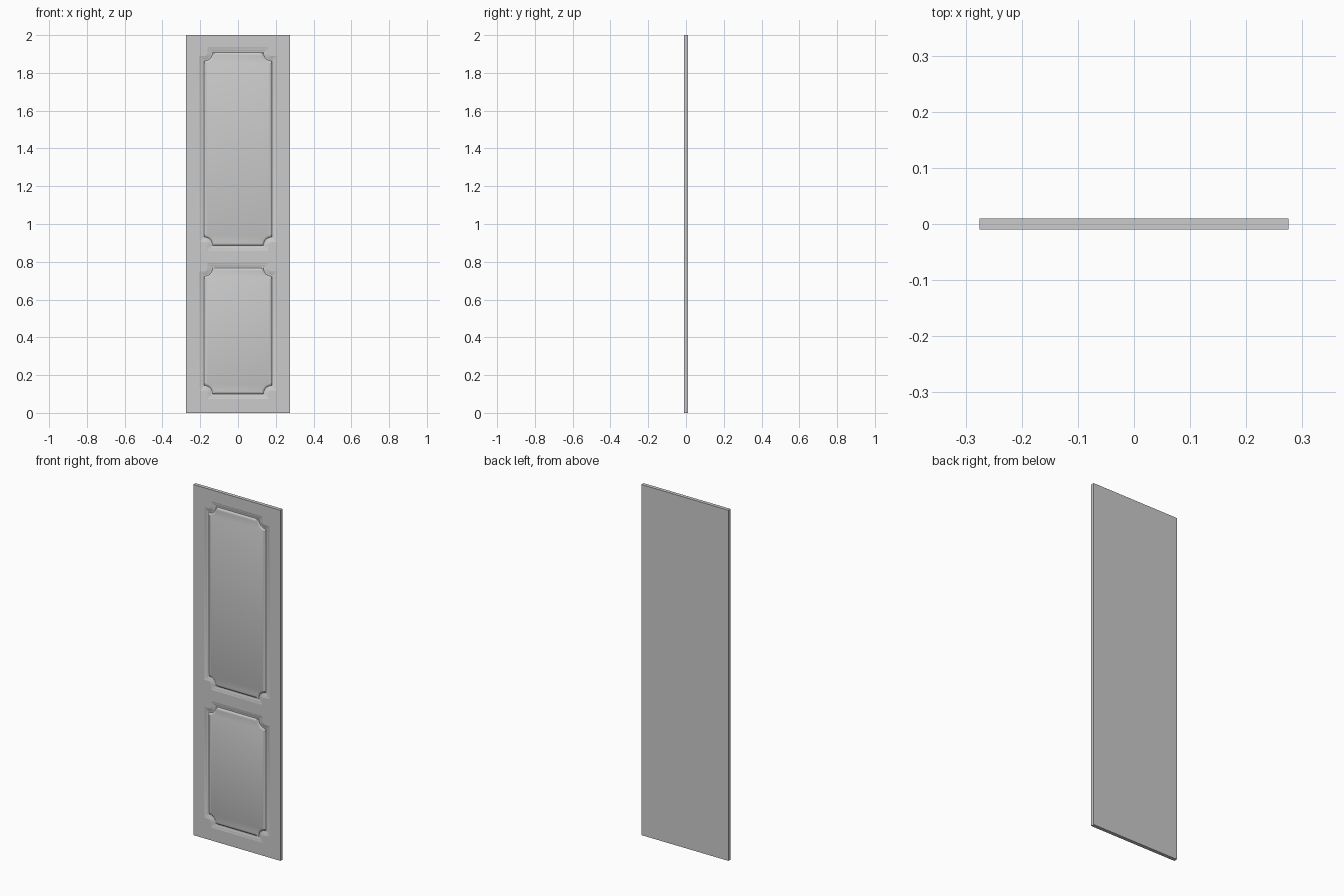
import bpy, bmesh, math

if "Cube" in bpy.data.objects:
    bpy.data.objects.remove(bpy.data.objects["Cube"])

HALF_W, HALF_T, HEIGHT = 0.275, 0.01, 2.0
PANEL_HALF = 0.178
NOTCH_R = 0.045
ARC_STEPS = 10
# groove section: (distance outside the raised field, depth below the face)
SECTION = [(0.028, 0.0), (0.024, 0.0015), (0.018, 0.0025), (0.012, 0.0045),
           (0.007, 0.006), (0.002, 0.006), (0.0, 0.004), (-0.006, 0.001), (-0.009, 0.0)]


def outline(z0, z1, t):
    """Rectangle with scooped corners, offset outward by t."""
    pts = []
    r = NOTCH_R - t
    cz, hz = (z0 + z1) / 2, (z1 - z0) / 2
    for sx, sz, flip in ((1, 1, 0), (-1, 1, 1), (-1, -1, 0), (1, -1, 1)):
        corner = [(PANEL_HALF + t, hz - r)]
        for i in range(ARC_STEPS + 1):
            a = math.pi / 2 * i / ARC_STEPS
            corner.append((PANEL_HALF - r * math.sin(a), hz - r * math.cos(a)))
        corner.append((PANEL_HALF - r, hz + t))
        if flip:
            corner.reverse()
        pts += [(sx * x, cz + sz * z) for x, z in corner]
    return pts


bm = bmesh.new()


def ring(pts, y):
    return [bm.verts.new((x, y, z)) for x, z in pts]


def bridge(a, b):
    n = len(a)
    for i in range(n):
        bm.faces.new((a[i], a[(i + 1) % n], b[(i + 1) % n], b[i]))


def loop_edges(vs):
    return [bm.edges.get((vs[i], vs[i - 1])) or bm.edges.new((vs[i], vs[i - 1]))
            for i in range(len(vs))]


# slab sides and back
rect = [(-HALF_W, 0), (HALF_W, 0), (HALF_W, HEIGHT), (-HALF_W, HEIGHT)]
front, back = ring(rect, -HALF_T), ring(rect, HALF_T)
bridge(front, back)
bm.faces.new(back)
boundary = loop_edges(front)

# moulded grooves and the raised fields inside them
for z0, z1 in ((0.102, 0.766), (0.888, 1.906)):
    rings = [ring(outline(z0, z1, t), -HALF_T + d) for t, d in SECTION]
    for a, b in zip(rings, rings[1:]):
        bridge(a, b)
    bmesh.ops.triangle_fill(bm, edges=loop_edges(rings[-1]), use_beauty=True,
                            normal=(0, -1, 0))
    boundary += loop_edges(rings[0])

# front frame face around both grooves
bmesh.ops.triangle_fill(bm, edges=boundary, use_beauty=True, normal=(0, -1, 0))
bmesh.ops.recalc_face_normals(bm, faces=bm.faces)

mesh = bpy.data.meshes.new("door_panel")
bm.to_mesh(mesh)
bm.free()
door = bpy.data.objects.new("door_panel", mesh)
bpy.context.collection.objects.link(door)
bpy.context.view_layer.objects.active = door
door.select_set(True)
bpy.ops.object.shade_smooth_by_angle(angle=math.radians(20))
